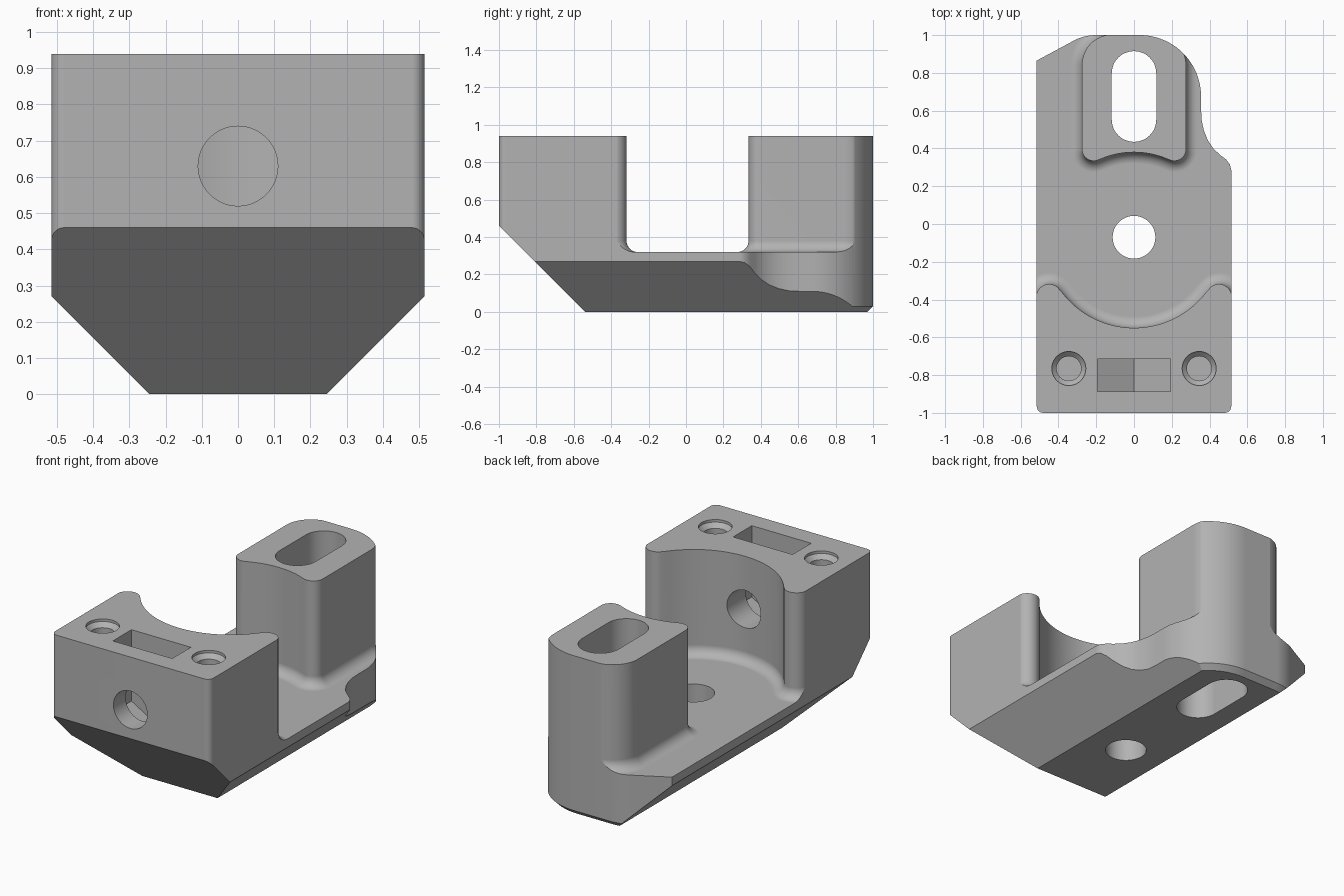
import bpy, bmesh
from math import sin, cos, pi, radians
from mathutils import Vector

if "Cube" in bpy.data.objects:
    bpy.data.objects.remove(bpy.data.objects["Cube"], do_unlink=True)

TOP, DECK, FILLET = 0.94, 0.32, 0.06


def arc(cx, cy, r, start, end, n=16):
    """Points on an arc, angles in degrees."""
    angles = [radians(start + (end - start) * i / n) for i in range(n + 1)]
    return [(cx + r * cos(a), cy + r * sin(a)) for a in angles]


def circle(cx, cy, r, n=64):
    return arc(cx, cy, r, 0, 360, n)[:-1]


def mirror(points):
    return [(-x, y) for x, y in reversed(points)]


def offset(points, d):
    """Move a counter-clockwise outline outwards by d with mitred corners."""
    if d == 0:
        return points
    result = []
    for i, p in enumerate(points):
        p = Vector(p)
        a = (p - Vector(points[i - 1])).normalized()
        b = (Vector(points[(i + 1) % len(points)]) - p).normalized()
        na, nb = Vector((a.y, -a.x)), Vector((b.y, -b.x))
        result.append(tuple(p + (na + nb) * d / (1 + na.dot(nb))))
    return result


def loft(name, layers, axes="xyz"):
    """Closed solid through equal-length outlines; axes says where u, v, w go."""
    order = [axes.index(c) for c in "xyz"]
    bm = bmesh.new()
    rings = []
    for outline, w in layers:
        coords = [(u, v, w) for u, v in outline]
        rings.append([bm.verts.new([c[k] for k in order]) for c in coords])
    n = len(rings[0])
    for low, high in zip(rings, rings[1:]):
        for i in range(n):
            j = (i + 1) % n
            bm.faces.new((low[i], low[j], high[j], high[i]))
    bm.faces.new(rings[0][::-1])
    bm.faces.new(rings[-1])
    bmesh.ops.recalc_face_normals(bm, faces=bm.faces)
    mesh = bpy.data.meshes.new(name)
    bm.to_mesh(mesh)
    bm.free()
    obj = bpy.data.objects.new(name, mesh)
    bpy.context.collection.objects.link(obj)
    return obj


def prism(name, outline, low, high, axes="xyz"):
    return loft(name, [(outline, low), (outline, high)], axes)


def flared(name, outline):
    """Upright with a concave fillet where it meets the deck."""
    layers = [(offset(outline, FILLET), 0.15)]
    for i in range(11):
        a = pi / 2 * i / 10
        d = 0 if i == 10 else FILLET * (1 - sin(a))
        layers.append((offset(outline, d), DECK + FILLET * (1 - cos(a))))
    layers.append((outline, 1.1))
    return loft(name, layers)


def combine(target, tool, operation):
    mod = target.modifiers.new(tool.name, "BOOLEAN")
    mod.object, mod.operation, mod.solver = tool, operation, "EXACT"
    bpy.context.view_layer.objects.active = target
    bpy.ops.object.modifier_apply(modifier=mod.name)
    bpy.data.objects.remove(tool, do_unlink=True)


# Deck slab, trimmed to the footprint further down
body = prism("bracket_body", [(-1, -1.3), (1, -1.3), (1, 1.3), (-1, 1.3)], -0.1, DECK)

# Front block with a round recess between two arms
arm = arc(0.45, -0.385, 0.067, 0, 145)
recess = arc(0, -0.07, 0.48, -35, -145, 40)[1:-1]
block = [(-0.517, -1.1), (0.517, -1.1)] + arm + recess + mirror(arm)
combine(body, flared("front_block", block), "UNION")

# Rear post with a gently hollowed front
toe = arc(0.214, 0.395, 0.061, 245, 360, 12)
hollow = arc(0, -0.07, 0.45, 115, 65, 20)[1:-1]
back_corner = arc(0.115, 0.843, 0.16, 0, 90)
post = hollow + toe + back_corner + mirror(back_corner) + mirror(toe)
combine(body, flared("rear_post", post), "UNION")

# Plan footprint with a waisted right rear side and a clipped left rear corner
waist = [(0.515, 0.285), (0.508, 0.315), (0.487, 0.342), (0.455, 0.366), (0.42, 0.4),
         (0.39, 0.445), (0.37, 0.495), (0.358, 0.55), (0.355, 0.61)]
footprint = (arc(-0.48, -0.965, 0.035, 180, 270, 6) + arc(0.48, -0.965, 0.035, 270, 360, 6)
             + waist + arc(0.03, 0.675, 0.325, 0, 90, 24)
             + arc(-0.2, 0.74, 0.26, 90, 122, 8) + [(-0.515, 0.865)])
plan = loft("footprint", [(offset(footprint, -0.03), 0), (footprint, 0.03), (footprint, TOP)])
combine(body, plan, "INTERSECT")

# Sloping underside at both sides and at the front
keel = [(-0.145, -0.1), (0.145, -0.1), (0.845, 0.6), (0.845, 1.3), (-0.845, 1.3), (-0.845, 0.6)]
combine(body, prism("keel", keel, -1.5, 1.5, "xzy"), "INTERSECT")
nose = [(-0.44, -0.1), (-1.2, 0.66), (-1.2, -0.1)]
combine(body, prism("nose", nose, -1.5, 1.5, "yzx"), "DIFFERENCE")

# Long slot through the post and round hole through the deck
slot = arc(0, 0.797, 0.118, 0, 180, 24) + arc(0, 0.553, 0.118, 180, 360, 24)
combine(body, prism("slot", slot, -0.2, 1.2), "DIFFERENCE")
combine(body, prism("deck_hole", circle(0, -0.07, 0.113), -0.2, 0.7), "DIFFERENCE")

# Countersunk blind screw holes
for x in (-0.345, 0.345):
    layers = [(circle(x, -0.765, r, 40), z)
              for r, z in ((0.065, 0.5), (0.065, 0.9), (0.09, 0.925), (0.09, 1.1))]
    combine(body, loft("screw_hole", layers), "DIFFERENCE")

# Nut pocket with a pointed floor, and the bolt hole crossing it
pocket = [(-0.193, 1.2), (-0.193, 0.52), (0, 0.41), (0.193, 0.52), (0.193, 1.2)]
combine(body, prism("nut_pocket", pocket, -0.887, -0.714, "xzy"), "DIFFERENCE")
combine(body, prism("bolt_hole", circle(0, 0.63, 0.11), -1.2, -0.3, "xzy"), "DIFFERENCE")

# Finish
grey = bpy.data.materials.new("plain_grey")
grey.use_nodes = True
colour = (0.45, 0.45, 0.45, 1)
grey.diffuse_color = colour
grey.node_tree.nodes["Principled BSDF"].inputs["Base Color"].default_value = colour
body.data.materials.clear()
body.data.materials.append(grey)
for poly in body.data.polygons:
    poly.material_index = 0
bpy.ops.object.select_all(action="DESELECT")
body.select_set(True)
bpy.context.view_layer.objects.active = body
bpy.ops.object.shade_smooth_by_angle(angle=radians(30))
weighted = body.modifiers.new("even_shading", "WEIGHTED_NORMAL")
weighted.keep_sharp = True
